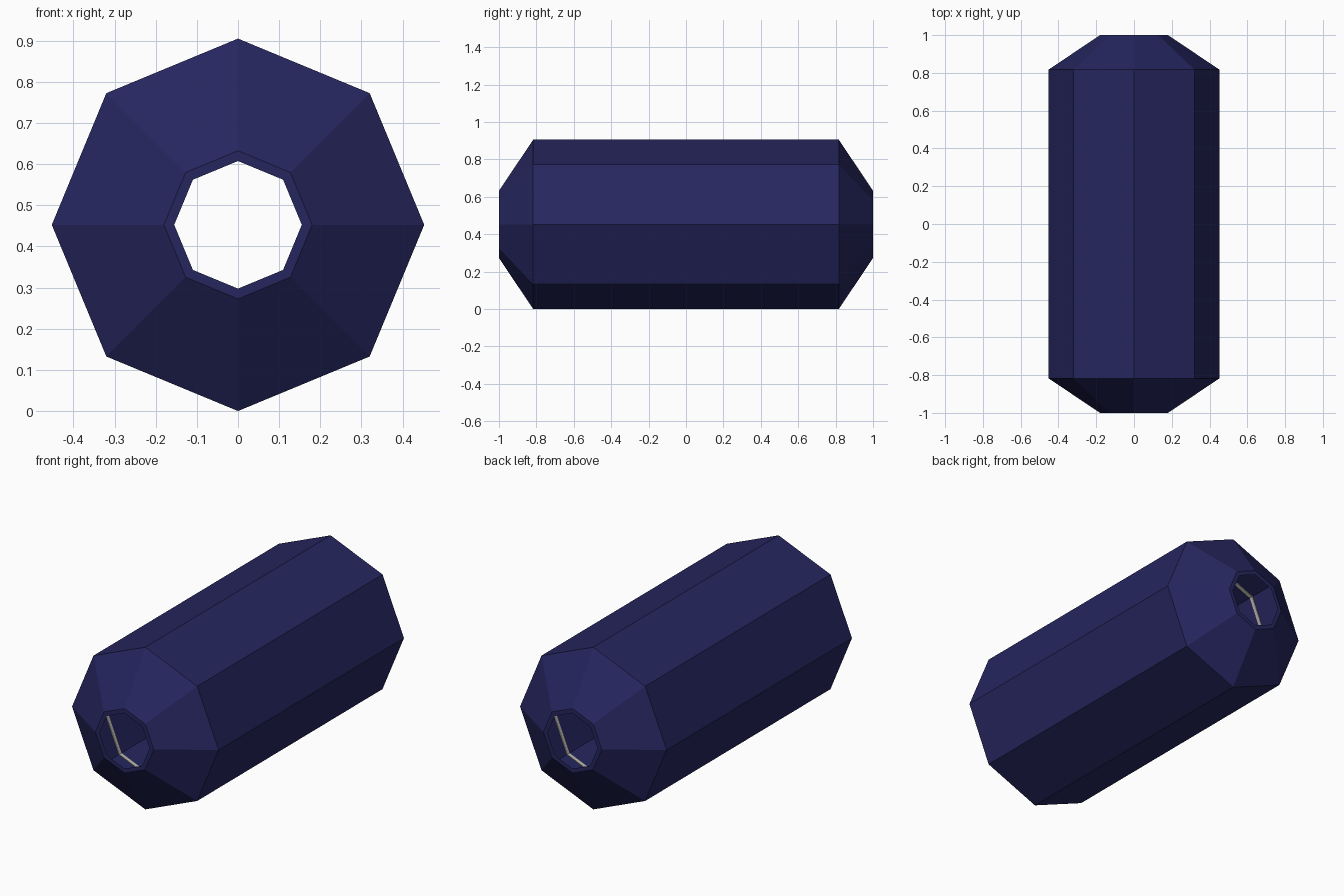
import bpy, bmesh, math

cube = bpy.data.objects.get("Cube")
if cube:
    bpy.data.objects.remove(cube, do_unlink=True)

SIDES = 8
RADIUS = 0.4525


def material(name, rgb):
    mat = bpy.data.materials.new(name)
    mat.use_nodes = True
    color = (*rgb, 1.0)
    mat.diffuse_color = color
    mat.node_tree.nodes["Principled BSDF"].inputs["Base Color"].default_value = color
    return mat


def lathe(name, profile, mat):
    """Turn a closed (radius, y) profile around the lengthwise axis."""
    bm = bmesh.new()
    rings = []
    for r, y in profile:
        ring = []
        for i in range(SIDES):
            a = 2 * math.pi * i / SIDES
            ring.append(bm.verts.new((r * math.cos(a), y, RADIUS + r * math.sin(a))))
        rings.append(ring)
    for k, ring in enumerate(rings):
        following = rings[(k + 1) % len(rings)]
        for i in range(SIDES):
            j = (i + 1) % SIDES
            bm.faces.new((ring[i], ring[j], following[j], following[i]))
    bmesh.ops.recalc_face_normals(bm, faces=bm.faces)
    mesh = bpy.data.meshes.new(name)
    bm.to_mesh(mesh)
    bm.free()
    mesh.materials.append(mat)
    obj = bpy.data.objects.new(name, mesh)
    bpy.context.collection.objects.link(obj)
    return obj


navy = material("navy_blue", (0.019, 0.019, 0.115))
grey = material("light_grey", (0.5, 0.49, 0.43))

# Hollow shell: tapered ends, flat rims, thin wall
outer = [(0.18, -1.0), (RADIUS, -0.817), (RADIUS, 0.817), (0.18, 1.0)]
inner = [(0.155, 1.0), (0.437, 0.812), (0.437, -0.812), (0.155, -1.0)]
lathe("hollow_shell", outer + inner, navy)

# Thin pale bands on the inner wall near each end
for label, side in (("front", -1), ("back", 1)):
    y0, y1 = side * 0.59, side * 0.61
    lathe(label + "_inner_band",
          [(0.439, y0), (0.433, y0), (0.433, y1), (0.439, y1)], grey)
